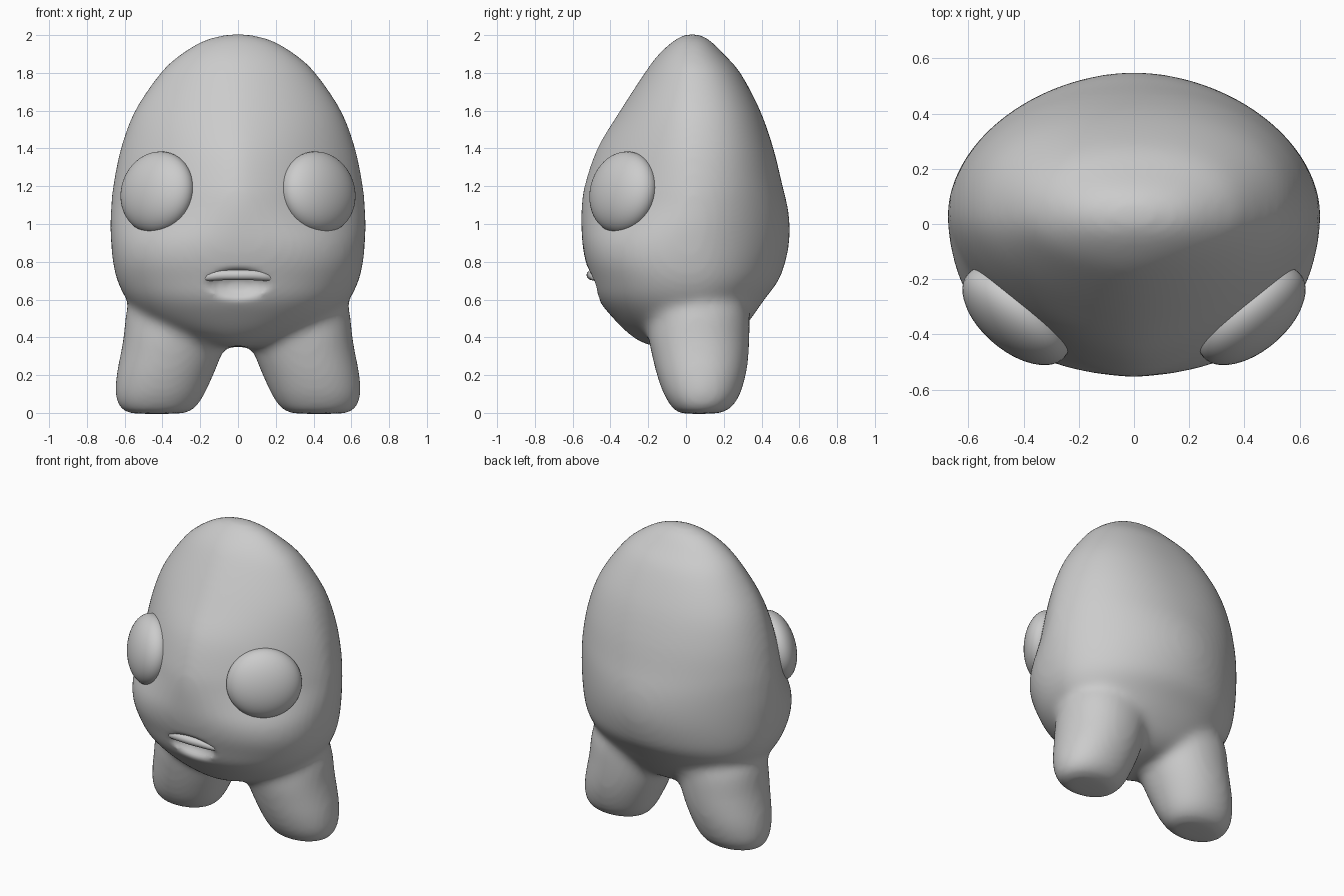
import bpy, bmesh, math

if "Cube" in bpy.data.objects:
    bpy.data.objects.remove(bpy.data.objects["Cube"])

grey = bpy.data.materials.new("plain grey")
grey.diffuse_color = (0.6, 0.6, 0.6, 1)
grey.use_nodes = True
grey.node_tree.nodes["Principled BSDF"].inputs["Base Color"].default_value = grey.diffuse_color


def spline(keys, steps=6):
    """Smooth interpolation through a list of equal-length tuples."""
    out = []
    for i in range(len(keys) - 1):
        p0, p1 = keys[max(i - 1, 0)], keys[i]
        p2, p3 = keys[i + 1], keys[min(i + 2, len(keys) - 1)]
        for s in range(steps):
            t = s / steps
            out.append([0.5 * (2 * b + (c - a) * t + (2 * a - 5 * b + 4 * c - d) * t * t
                               + (3 * b - a - 3 * c + d) * t ** 3)
                        for a, b, c, d in zip(p0, p1, p2, p3)])
    out.append(list(keys[-1]))
    return out


def loft(bm, keys, segments=72):
    """Closed loft; key = z, left, right, front, back, middle y, front power, back power."""
    rings = []
    for z, x0, x1, y0, y1, cy, nf, nb in spline(keys):
        cx, rx = (x0 + x1) / 2, (x1 - x0) / 2
        ring = []
        for k in range(segments):
            a = 2 * math.pi * k / segments
            c, s = math.cos(a), math.sin(a)
            n = nf if s < 0 else nb
            ry = cy - y0 if s < 0 else y1 - cy
            x = cx + rx * math.copysign(abs(c) ** (2 / n), c)
            y = cy + ry * math.copysign(abs(s) ** (2 / n), s)
            ring.append(bm.verts.new((x, y, z)))
        rings.append(ring)
    for lo, hi in zip(rings, rings[1:]):
        for k in range(segments):
            j = (k + 1) % segments
            bm.faces.new((lo[k], lo[j], hi[j], hi[k]))
    bm.faces.new(rings[0][::-1])
    bm.faces.new(rings[-1])


def ellipsoid(name, loc, radii, rot=(0, 0, 0)):
    bpy.ops.mesh.primitive_uv_sphere_add(segments=48, ring_count=24, location=loc, rotation=rot)
    ob = bpy.context.object
    ob.name = name
    ob.scale = radii
    bpy.ops.object.shade_smooth()
    ob.data.materials.append(grey)
    return ob


# Egg-shaped trunk: z, half width, front y, back y, front power, back power
trunk = [
    (0.35, 0.06, -0.12, 0.12, 2, 2), (0.365, 0.20, -0.22, 0.20, 2, 2),
    (0.42, 0.37, -0.305, 0.28, 2.1, 2.2), (0.50, 0.50, -0.385, 0.345, 2.2, 2.2),
    (0.60, 0.59, -0.465, 0.415, 2.25, 2.1), (0.70, 0.64, -0.50, 0.49, 2.3, 2.0),
    (0.80, 0.663, -0.532, 0.527, 2.35, 1.92), (0.90, 0.673, -0.55, 0.547, 2.2, 1.88),
    (1.00, 0.678, -0.555, 0.55, 1.85, 1.88), (1.10, 0.673, -0.555, 0.537, 1.62, 1.95),
    (1.20, 0.663, -0.54, 0.512, 1.57, 2.05), (1.40, 0.622, -0.472, 0.463, 1.57, 2.2),
    (1.60, 0.547, -0.35, 0.393, 1.65, 2.3), (1.80, 0.412, -0.22, 0.288, 1.72, 2.3),
    (1.90, 0.305, -0.145, 0.20, 1.8, 2.2), (1.975, 0.18, -0.06, 0.125, 1.9, 2.1),
    (2.008, 0.05, 0.0, 0.065, 2, 2)]

# Legs: z, inner x, outer x, front y, back y
leg = [
    (-0.005, 0.30, 0.56, -0.02, 0.15), (0.008, 0.245, 0.61, -0.06, 0.215), (0.05, 0.205, 0.64, -0.09, 0.26),
    (0.10, 0.175, 0.651, -0.12, 0.288), (0.20, 0.13, 0.645, -0.155, 0.318), (0.30, 0.09, 0.625, -0.18, 0.332),
    (0.40, 0.06, 0.607, -0.20, 0.337), (0.50, 0.04, 0.597, -0.20, 0.337),
    (0.57, 0.06, 0.58, -0.18, 0.32), (0.68, 0.12, 0.50, -0.10, 0.26)]

bm = bmesh.new()
loft(bm, [(z, -w, w, f, b, 0.03, n, m) for z, w, f, b, n, m in trunk])
for side in (-1, 1):
    loft(bm, [(z, *sorted((side * i, side * o)), f, b, (f + b) / 2, 2.1, 2.1)
              for z, i, o, f, b in leg])
mesh = bpy.data.meshes.new("body")
bm.to_mesh(mesh)
bm.free()
body = bpy.data.objects.new("body", mesh)
bpy.context.collection.objects.link(body)
mesh.materials.append(grey)

# Scoop below the lip, used only as a cutter
scoop = ellipsoid("mouth_scoop_cutter", (0, -0.545, 0.672), (0.20, 0.12, 0.092))
scoop.hide_render = True
scoop.display_type = 'WIRE'


# Fuse trunk and legs, soften the joins, then cut the mouth and even it out
def remesh(name):
    m = body.modifiers.new(name, 'REMESH')
    m.mode = 'VOXEL'
    m.voxel_size = 0.018
    m.use_smooth_shade = True


def soften(name, iterations):
    m = body.modifiers.new(name, 'SMOOTH')
    m.factor = 0.5
    m.iterations = iterations


remesh("fuse")
soften("blend", 28)
cut = body.modifiers.new("mouth", 'BOOLEAN')
cut.operation = 'DIFFERENCE'
cut.solver = 'EXACT'
cut.object = scoop
remesh("even")
soften("soften", 5)

# Bulging eyes on the slanted cheeks
for side, name in ((-1, "left_eye"), (1, "right_eye")):
    ellipsoid(name, (side * 0.427, -0.332, 1.167), (0.232, 0.125, 0.219),
              (math.radians(-10), 0, side * math.radians(40.5)))

# Upper lip: tapered tube following the muzzle
curve = bpy.data.curves.new("upper_lip", 'CURVE')
curve.dimensions = '3D'
curve.bevel_depth = 0.027
curve.bevel_resolution = 4
curve.use_fill_caps = True
path = curve.splines.new('POLY')
count = 17
path.points.add(count - 1)
for i, p in enumerate(path.points):
    t = 2 * i / (count - 1) - 1
    p.co = (0.178 * t, -0.50 + 0.022 * t * t, 0.73 - 0.02 * t ** 4, 1)
    p.radius = max(0.3, (1 - t ** 6) ** 0.5)
path.use_smooth = True
lip = bpy.data.objects.new("upper_lip", curve)
bpy.context.collection.objects.link(lip)
curve.materials.append(grey)
